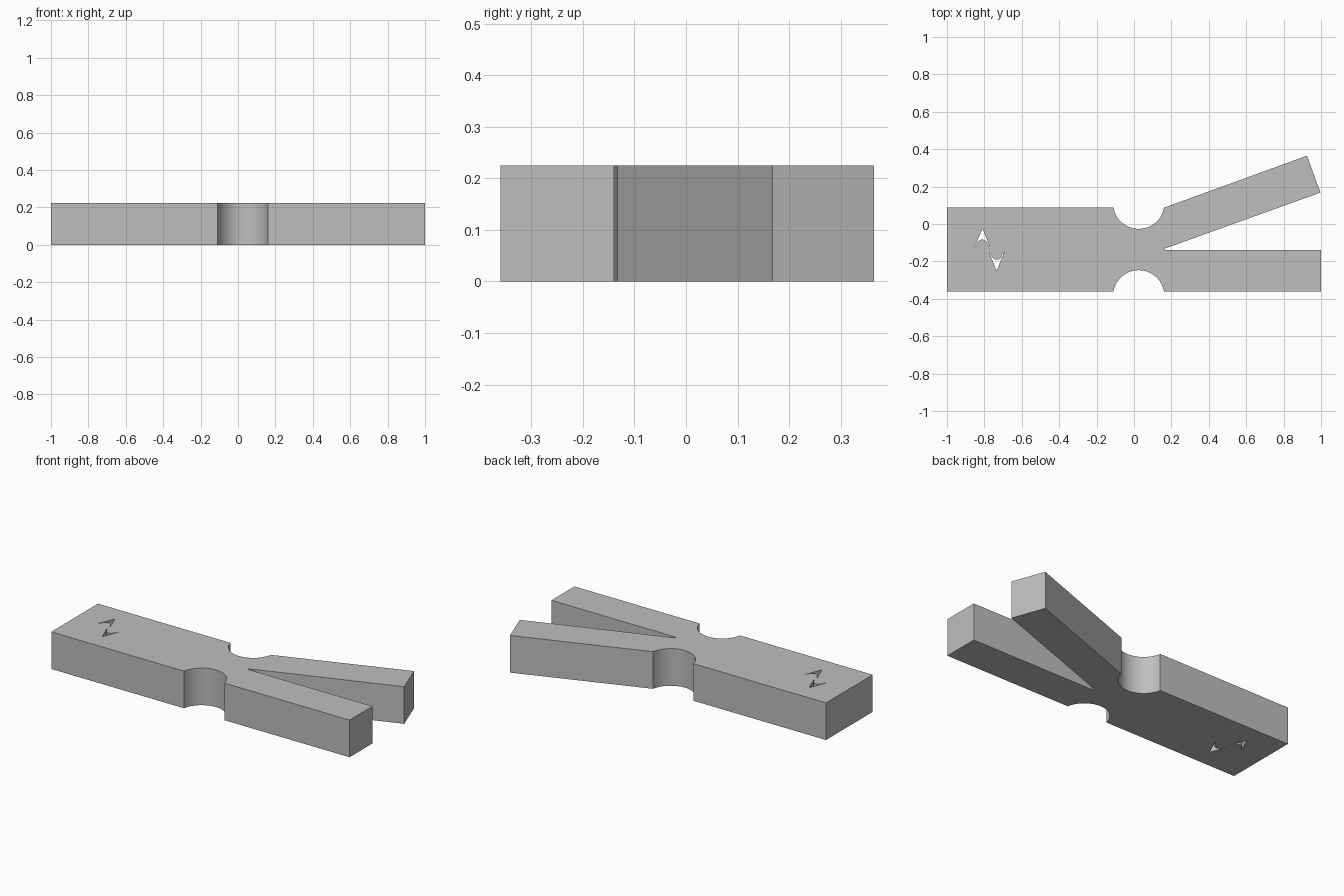
import bpy, bmesh, math
from mathutils import Vector

HEIGHT = 0.225
if "Cube" in bpy.data.objects:
    bpy.data.objects.remove(bpy.data.objects["Cube"], do_unlink=True)

grey = bpy.data.materials.new("plain grey")
grey.use_nodes = True
colour = (0.52, 0.52, 0.52, 1)
grey.diffuse_color = colour
grey.node_tree.nodes["Principled BSDF"].inputs["Base Color"].default_value = colour


def prism(name, outline, low, high):
    """Extrude a flat outline from low to high."""
    bm = bmesh.new()
    base = bm.faces.new([bm.verts.new((x, y, low)) for x, y in outline])
    top = bmesh.ops.extrude_face_region(bm, geom=[base])["geom"]
    verts = [v for v in top if isinstance(v, bmesh.types.BMVert)]
    bmesh.ops.translate(bm, verts=verts, vec=(0, 0, high - low))
    bmesh.ops.recalc_face_normals(bm, faces=bm.faces)
    mesh = bpy.data.meshes.new(name)
    bm.to_mesh(mesh)
    bm.free()
    mesh.materials.append(grey)
    obj = bpy.data.objects.new(name, mesh)
    bpy.context.collection.objects.link(obj)
    return obj


def scoop(start, end, depth, steps=32):
    """Circular arc from start to end, bulging to the left of its direction."""
    a, b = Vector(start), Vector(end)
    half = (b - a).length / 2
    radius = (half * half + depth * depth) / (2 * depth)
    along = (b - a).normalized()
    side = Vector((-along.y, along.x))
    centre = (a + b) / 2 + side * (depth - radius)
    sweep = math.atan2(half, radius - depth)
    points = []
    for i in range(steps + 1):
        t = -sweep + 2 * sweep * i / steps
        points.append(tuple(centre + radius * (along * math.sin(t) + side * math.cos(t))))
    return points


# Body: handle, waist with two scoops, straight arm and splayed arm
outline = [(-1, -0.36)]
outline += scoop((-0.11, -0.36), (0.16, -0.36), 0.113)
outline += [(1, -0.36), (1, -0.14), (0.17, -0.14), (0.16, -0.133),
            (0.997, 0.168), (0.925, 0.365)]
outline += scoop((0.16, 0.087), (-0.11, 0.087), 0.113)
outline += [(-1, 0.087)]
body = prism("split_arm_body", outline, 0, HEIGHT)

# Two arrow-shaped through holes, the second turned half a circle
arrow = [(-0.81, -0.024), (-0.853, -0.126)]
arrow += scoop((-0.84, -0.11), (-0.782, -0.11), 0.027, 8) + [(-0.772, -0.12)]
turned = [(-1.545 - x, -0.274 - y) for x, y in arrow]
bpy.context.view_layer.objects.active = body
for name, shape in (("rear_arrow_cutter", arrow), ("front_arrow_cutter", turned)):
    cutter = prism(name, shape, -0.1, HEIGHT + 0.1)
    cutter.hide_render = True
    cut = body.modifiers.new(name, "BOOLEAN")
    cut.operation, cut.solver, cut.object = "DIFFERENCE", "EXACT", cutter
    bpy.ops.object.modifier_apply(modifier=cut.name)
    bpy.data.objects.remove(cutter, do_unlink=True)

for obj in bpy.context.selected_objects:
    obj.select_set(False)
body.select_set(True)
bpy.ops.object.shade_smooth_by_angle(angle=math.radians(30))
